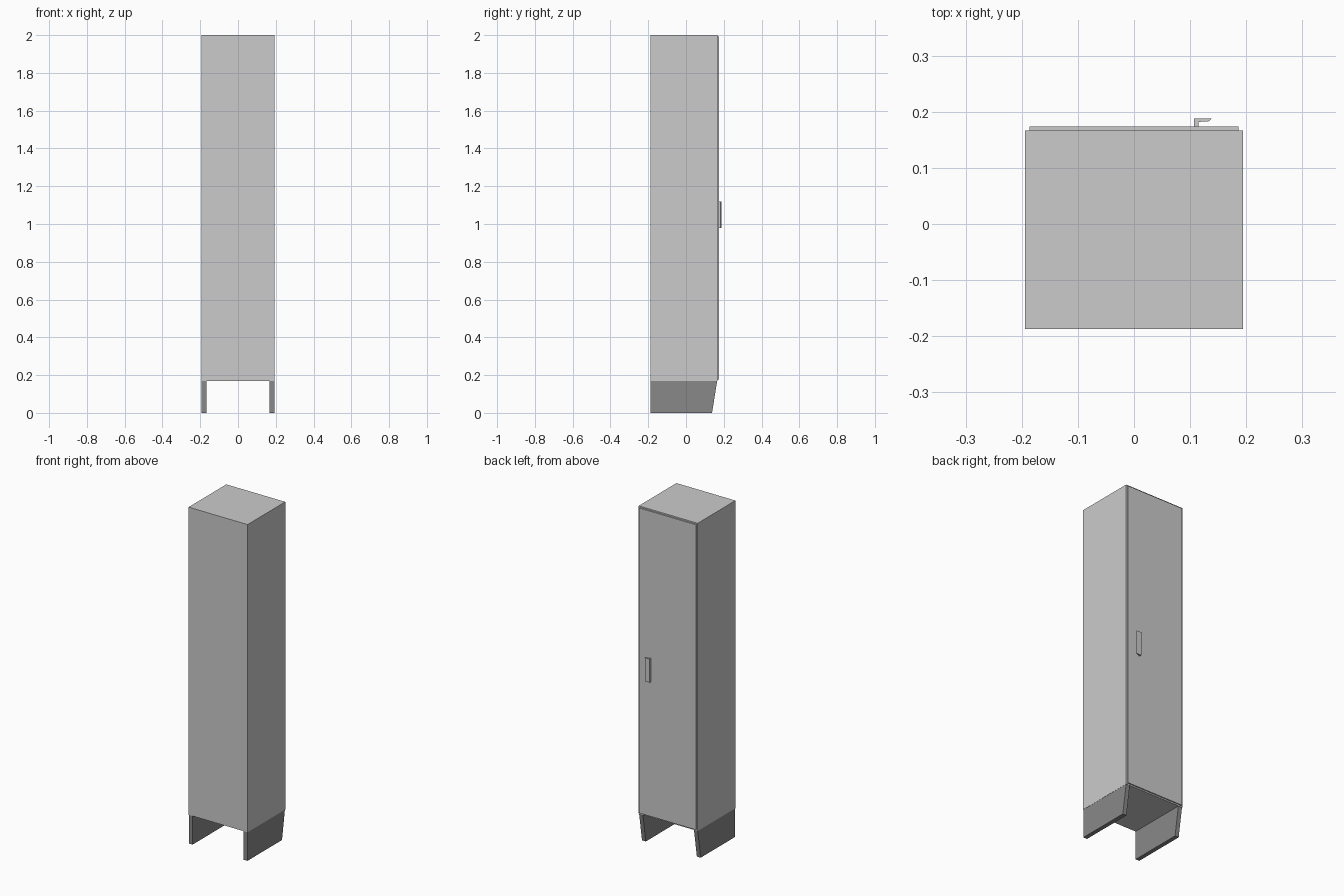
import bpy

if "Cube" in bpy.data.objects:
    bpy.data.objects.remove(bpy.data.objects["Cube"])

W = 0.194                        # half width of the cabinet
BACK, FRONT = -0.187, 0.167      # body depth range
BASE, TOP = 0.17, 2.0


def prism(name, profile, axis, lo, hi):
    """Extrude a closed 2D profile along x (profile = y,z) or z (profile = x,y)."""
    def place(p, t):
        return (t, p[0], p[1]) if axis == 'X' else (p[0], p[1], t)
    n = len(profile)
    verts = [place(p, t) for t in (lo, hi) for p in profile]
    faces = [tuple(reversed(range(n))), tuple(range(n, 2 * n))]
    faces += [(i, (i + 1) % n, n + (i + 1) % n, n + i) for i in range(n)]
    mesh = bpy.data.meshes.new(name)
    mesh.from_pydata(verts, [], faces)
    obj = bpy.data.objects.new(name, mesh)
    bpy.context.collection.objects.link(obj)
    return obj


def box(name, x, y, z):
    return prism(name, [(x[0], y[0]), (x[1], y[0]), (x[1], y[1]), (x[0], y[1])], 'Z', *z)


# Cabinet body and slightly inset door on the +y side
box("cabinet_body", (-W, W), (BACK, FRONT), (BASE, TOP))
box("door", (-W + 0.008, W - 0.008), (FRONT, 0.174), (BASE + 0.008, TOP - 0.008))

# Hooked door handle
prism("door_handle", [(0.107, 0.174), (0.115, 0.174), (0.115, 0.182),
                      (0.133, 0.183), (0.139, 0.188), (0.107, 0.188)], 'Z', 0.98, 1.12)

# Dark side plinths with a raked edge under the door
dark = bpy.data.materials.new("dark_grey")
dark.diffuse_color = (0.25, 0.25, 0.25, 1)
dark.use_nodes = True
dark.node_tree.nodes["Principled BSDF"].inputs["Base Color"].default_value = dark.diffuse_color
leg_profile = [(BACK, 0), (0.138, 0), (0.165, BASE), (BACK, BASE)]
for side, lo, hi in (("left", -W + 0.001, -W + 0.026), ("right", W - 0.026, W - 0.001)):
    leg = prism(side + "_plinth_leg", leg_profile, 'X', lo, hi)
    leg.data.materials.append(dark)
